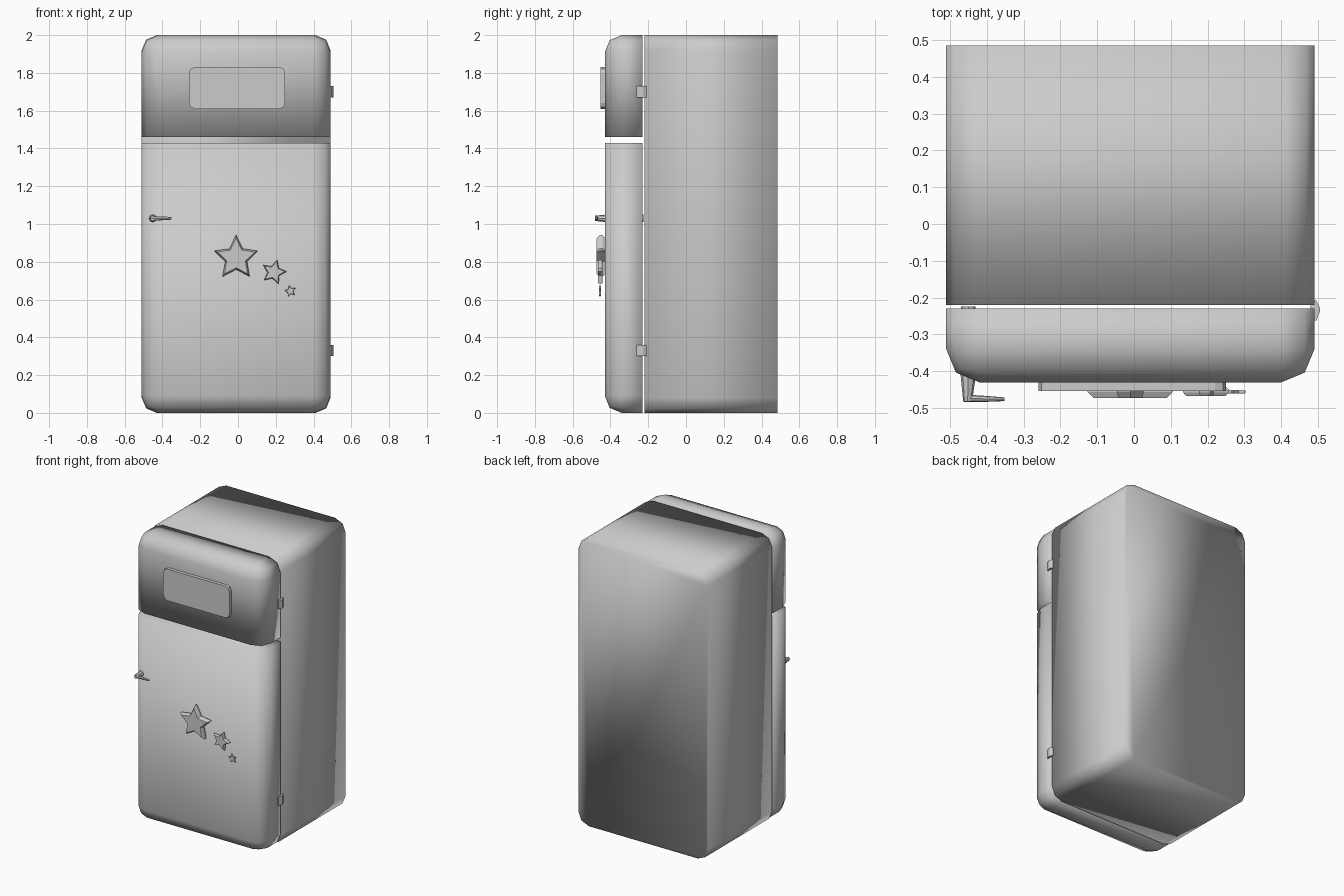
import bpy
import bmesh
from math import sin, cos, pi, radians
from mathutils import Vector

if "Cube" in bpy.data.objects:
    bpy.data.objects.remove(bpy.data.objects["Cube"])

grey = bpy.data.materials.new("fridge_grey")
grey.use_nodes = True
grey.diffuse_color = (0.6, 0.6, 0.6, 1)
grey.node_tree.nodes["Principled BSDF"].inputs["Base Color"].default_value = (0.6, 0.6, 0.6, 1)


def finish(name, bm, smooth=False):
    bmesh.ops.recalc_face_normals(bm, faces=bm.faces)
    for face in bm.faces:
        face.smooth = smooth
    mesh = bpy.data.meshes.new(name)
    bm.to_mesh(mesh)
    bm.free()
    mesh.materials.append(grey)
    obj = bpy.data.objects.new(name, mesh)
    bpy.context.collection.objects.link(obj)
    return obj


def rounded_box(name, low, high, radius, rule, smooth=True):
    """Box between two corners; edges accepted by rule(a, b) are rounded."""
    low, high = Vector(low), Vector(high)
    bm = bmesh.new()
    bmesh.ops.create_cube(bm, size=1)
    edges = [e for e in bm.edges if rule(e.verts[0].co, e.verts[1].co)]
    for v in bm.verts:
        v.co = [l + (c + 0.5) * (h - l) for l, c, h in zip(low, v.co, high)]
    bmesh.ops.bevel(bm, geom=edges, offset=radius, segments=2, profile=0.5,
                    affect='EDGES', clamp_overlap=True)
    return finish(name, bm, smooth)


def loft(name, rings):
    """Closed solid through a list of matching rings of points."""
    bm = bmesh.new()
    loops = [[bm.verts.new(p) for p in ring] for ring in rings]
    for a, b in zip(loops, loops[1:]):
        for i in range(len(a)):
            j = (i + 1) % len(a)
            bm.faces.new((a[i], a[j], b[j], b[i]))
    bm.faces.new(loops[0])
    bm.faces.new(loops[-1])
    return finish(name, bm)


def along_y(a, b):
    return a.y * b.y < 0


def door_rule(inner):
    # Keep the rear rim and the edge facing the other door sharp
    def rule(a, b):
        rear = a.y > 0 and b.y > 0
        meeting = a.z * inner > 0 and b.z * inner > 0
        return not rear and not meeting
    return rule


# Cabinet and doors
rounded_box("cabinet", (-0.51, -0.22, 0), (0.49, 0.485, 2), 0.08, along_y)
rounded_box("lower_door", (-0.51, -0.43, 0), (0.49, -0.23, 1.43), 0.09, door_rule(1))
rounded_box("freezer_door", (-0.51, -0.43, 1.46), (0.49, -0.23, 2), 0.09, door_rule(-1))

# Flat plate on the freezer door
rounded_box("freezer_plate", (-0.26, -0.453, 1.61), (0.25, -0.425, 1.83), 0.03, along_y, False)


# Star ornaments with sloped rims
def star(name, x, z, radius, turn, back, front):
    def ring(y, scale):
        points = []
        for i in range(10):
            r = radius * scale * (0.5 if i % 2 else 1)
            a = pi / 2 + radians(turn) + i * pi / 5
            points.append((x + r * cos(a), y, z + r * sin(a)))
        return points
    middle = back + (front - back) * 0.6
    loft(name, [ring(back, 0.88), ring(back * 0.7 + front * 0.3, 1),
                ring(middle, 1), ring(front, 0.85)])


star("large_star", -0.01, 0.82, 0.122, 0, -0.43, -0.473)
star("medium_star", 0.19, 0.745, 0.068, -15, -0.442, -0.467)
star("small_star", 0.277, 0.645, 0.032, 12, -0.451, -0.461)


# Lever handle: a stem through the door and a tapered lever
def ring_xz(x, z, y, rx, rz):
    return [(x + rx * cos(i * pi / 4), y, z + rz * sin(i * pi / 4)) for i in range(8)]


def ring_yz(x, y, z, ry, rz):
    return [(x, y + ry * cos(i * pi / 4), z + rz * sin(i * pi / 4)) for i in range(8)]


loft("handle_stem", [ring_xz(-0.45, 1.03, -0.224, 0.02, 0.02),
                     ring_xz(-0.45, 1.03, -0.41, 0.021, 0.021),
                     ring_xz(-0.452, 1.03, -0.482, 0.012, 0.014)])
loft("handle_lever", [ring_yz(-0.462, -0.473, 1.03, 0.01, 0.012),
                      ring_yz(-0.40, -0.475, 1.03, 0.008, 0.01),
                      ring_yz(-0.352, -0.476, 1.03, 0.005, 0.007)])

# Hinges on the left side
hinge_profile = [(0.48, -0.262), (0.495, -0.262), (0.505, -0.238),
                 (0.505, -0.228), (0.495, -0.208), (0.48, -0.208)]
for name, z in (("lower_hinge", 0.33), ("upper_hinge", 1.70)):
    loft(name, [[(x, y, z + s * 0.03) for x, y in hinge_profile] for s in (-1, 1)])
